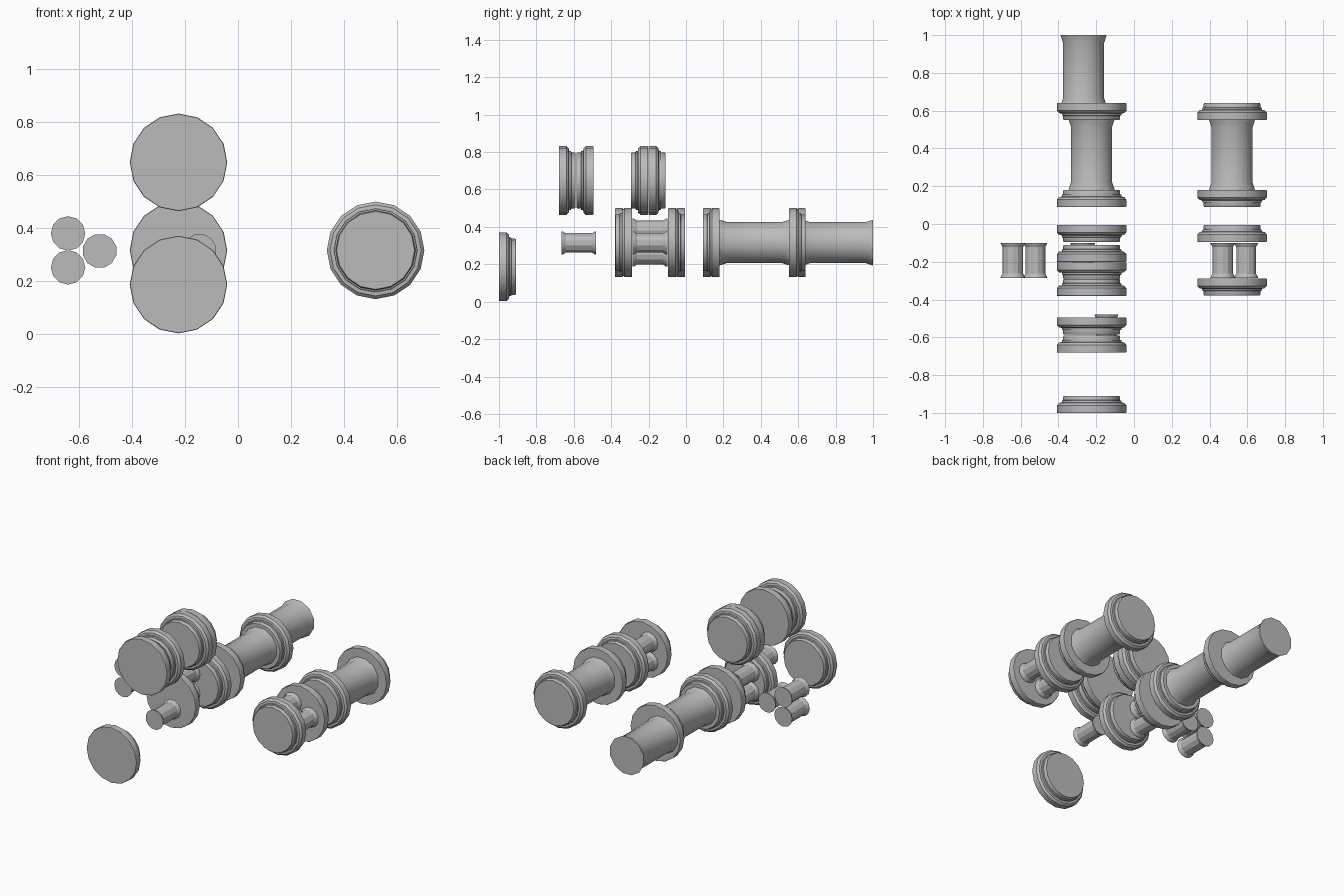
import bpy, bmesh
from math import sin, cos, pi, radians

cube = bpy.data.objects.get("Cube")
if cube:
    bpy.data.objects.remove(cube, do_unlink=True)

stone = bpy.data.materials.new("grey stone")
stone.use_nodes = True
grey = (0.5, 0.5, 0.5, 1)
stone.diffuse_color = grey
stone.node_tree.nodes["Principled BSDF"].inputs["Base Color"].default_value = grey


def lathe(name, profile, sides, loc, phase=0.0, flip=False):
    """Turn a (distance, radius) profile around the y axis and close both ends."""
    bm = bmesh.new()
    rings = []
    for d, r in profile:
        y = -d if flip else d
        rings.append([bm.verts.new((r * sin(phase + 2 * pi * i / sides), y,
                                    r * cos(phase + 2 * pi * i / sides)))
                      for i in range(sides)])
    for a, b in zip(rings, rings[1:]):
        for i in range(sides):
            j = (i + 1) % sides
            bm.faces.new((a[i], a[j], b[j], b[i]))
    bm.faces.new(rings[0])
    bm.faces.new(rings[-1])
    bmesh.ops.recalc_face_normals(bm, faces=bm.faces)
    mesh = bpy.data.meshes.new(name)
    bm.to_mesh(mesh)
    bm.free()
    mesh.materials.append(stone)
    obj = bpy.data.objects.new(name, mesh)
    obj.location = loc
    bpy.context.collection.objects.link(obj)
    bpy.ops.object.select_all(action='DESELECT')
    obj.select_set(True)
    bpy.context.view_layer.objects.active = obj
    bpy.ops.object.shade_smooth_by_angle(angle=radians(29))


# Stepped disc: wide plate first, narrow collar last
CAP = [(0, 0.182), (0.003, 0.184), (0.04, 0.184), (0.053, 0.172), (0.055, 0.158),
       (0.065, 0.157), (0.067, 0.151), (0.085, 0.15), (0.09, 0.147)]


def cap(name, x, y, z, toward_back):
    """y is the position of the wide face; the collar points to the back or front."""
    lathe(name, CAP, 16, (x, y, z), flip=not toward_back)


def shaft(name, x, y, z, length, end, mid, flare, phase):
    profile = [(0, end), (flare * 0.35, end * 0.97), (flare, mid),
               (length - flare, mid), (length - flare * 0.35, end * 0.97), (length, end)]
    lathe(name, profile, 12, (x, y, z), phase)


def big_shaft(name, x, y):
    shaft(name, x, y, AXIS, 0.375, 0.126, 0.113, 0.04, pi / 12)


def small_shaft(name, x, y, z, phase=0.0):
    shaft(name, x, y, z, 0.185, 0.065, 0.054, 0.022, phase)


LEFT, RIGHT = 0.519, -0.2245
AXIS, HIGH, LOW = 0.316, 0.648, 0.187

# Column on the model's right: collars face the shafts
cap("right_rear_cap", RIGHT, 0.64, AXIS, False)
cap("right_middle_cap", RIGHT, 0.09, AXIS, True)
cap("right_inner_cap", RIGHT, -0.005, AXIS, False)
cap("right_front_cap", RIGHT, -0.38, AXIS, True)
big_shaft("right_shaft", RIGHT, 0.18)
big_shaft("rear_shaft", -0.267, 0.625)

# Column on the model's left: wide plates face the shafts
cap("left_rear_cap", LEFT, 0.55, AXIS, True)
cap("left_middle_cap", LEFT, 0.18, AXIS, False)
cap("left_inner_cap", LEFT, -0.095, AXIS, True)
cap("left_front_cap", LEFT, -0.288, AXIS, False)
big_shaft("left_shaft", LEFT, 0.178)

# Clusters of three slim shafts; one of them is pulled forward
for name, x, single_x, single_y in (("left", 0.47, 0.594, -0.285),
                                    ("right", -0.272, -0.146, -0.665),
                                    ("loose", -0.641, -0.522, -0.285)):
    for side, z in (("upper", 0.38), ("lower", 0.252)):
        small_shaft(f"{name}_{side}_slim_shaft", x, -0.285, z)
    small_shaft(f"{name}_single_slim_shaft", single_x, single_y, 0.314, pi / 12)

# Raised pairs of caps, collar to collar and plate to plate
cap("raised_front_cap_a", RIGHT, -0.68, HIGH, True)
cap("raised_front_cap_b", RIGHT, -0.495, HIGH, False)
cap("raised_rear_cap_a", RIGHT, -0.203, HIGH, False)
cap("raised_rear_cap_b", RIGHT, -0.2, HIGH, True)

# Lone cap at the front
cap("front_cap", RIGHT, -1.0, LOW, True)
